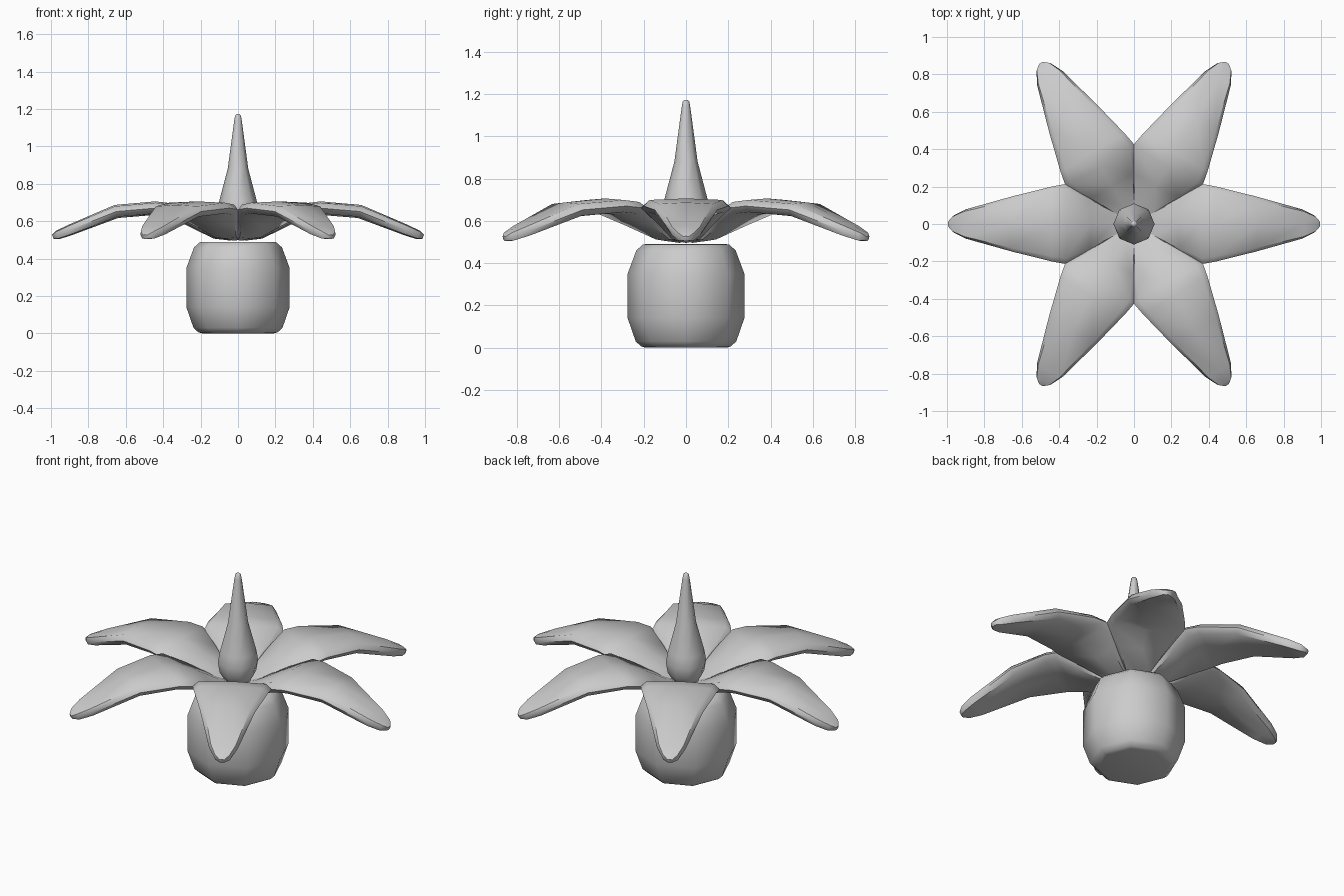
import bpy, bmesh, math
from mathutils import Matrix, Vector

if "Cube" in bpy.data.objects:
    bpy.data.objects.remove(bpy.data.objects["Cube"])


def finish(bm, name, angle=50):
    bmesh.ops.recalc_face_normals(bm, faces=bm.faces[:])
    me = bpy.data.meshes.new(name)
    bm.to_mesh(me)
    bm.free()
    ob = bpy.data.objects.new(name, me)
    bpy.context.collection.objects.link(ob)
    bpy.ops.object.select_all(action='DESELECT')
    ob.select_set(True)
    bpy.context.view_layer.objects.active = ob
    bpy.ops.object.shade_smooth_by_angle(angle=math.radians(angle))
    return ob


def loft(bm, rings):
    """Skin a list of point rings and cap both ends."""
    loops = [[bm.verts.new(p) for p in r] for r in rings]
    n = len(loops[0])
    for a, b in zip(loops, loops[1:]):
        for i in range(n):
            j = (i + 1) % n
            bm.faces.new((a[i], a[j], b[j], b[i]))
    bm.faces.new(loops[0][::-1])
    bm.faces.new(loops[-1])


def turned(name, profile, sides=8):
    bm = bmesh.new()
    loft(bm, [[(r * math.cos(math.tau * i / sides),
                r * math.sin(math.tau * i / sides), z) for i in range(sides)]
              for r, z in profile])
    return finish(bm, name)


# Rounded eight-sided base
turned("base", [(0.19, 0), (0.212, 0.006), (0.238, 0.03), (0.276, 0.14),
                (0.276, 0.35), (0.235, 0.46), (0.205, 0.487), (0.19, 0.49)])

# Drop-shaped centre spike
turned("centre_spike", [(0.03, 0.5), (0.07, 0.54), (0.1, 0.59), (0.11, 0.65),
                        (0.1, 0.71), (0.055, 0.88), (0.02, 1.14),
                        (0.015, 1.165), (0.007, 1.172)])

# Petal stations: radius, mid height, half width, half thickness
stations = [(0.03, 0.515, 0.025, 0.02), (0.12, 0.535, 0.075, 0.03),
            (0.25, 0.605, 0.15, 0.035), (0.37, 0.662, 0.213, 0.036),
            (0.44, 0.67, 0.2, 0.036), (0.65, 0.652, 0.148, 0.036),
            (0.90, 0.552, 0.078, 0.029), (0.965, 0.526, 0.045, 0.024),
            (0.99, 0.516, 0.015, 0.013)]
section = [(-1, 0), (-0.86, 0.8), (0, 1), (0.86, 0.8),
           (1, 0), (0.86, -0.8), (0, -1), (-0.86, -0.8)]

# Six drooping petals
for k in range(6):
    bm = bmesh.new()
    rings = []
    for i, (r, z, w, t) in enumerate(stations):
        a, b = stations[max(i - 1, 0)], stations[min(i + 1, len(stations) - 1)]
        d = Vector((b[0] - a[0], 0, b[1] - a[1])).normalized()
        up = Vector((-d.z, 0, d.x))
        rings.append([Vector((r, u * w, z)) + up * (v * t) for u, v in section])
    loft(bm, rings)
    bm.transform(Matrix.Rotation(k * math.tau / 6, 4, 'Z'))
    finish(bm, f"petal_{k + 1}")
